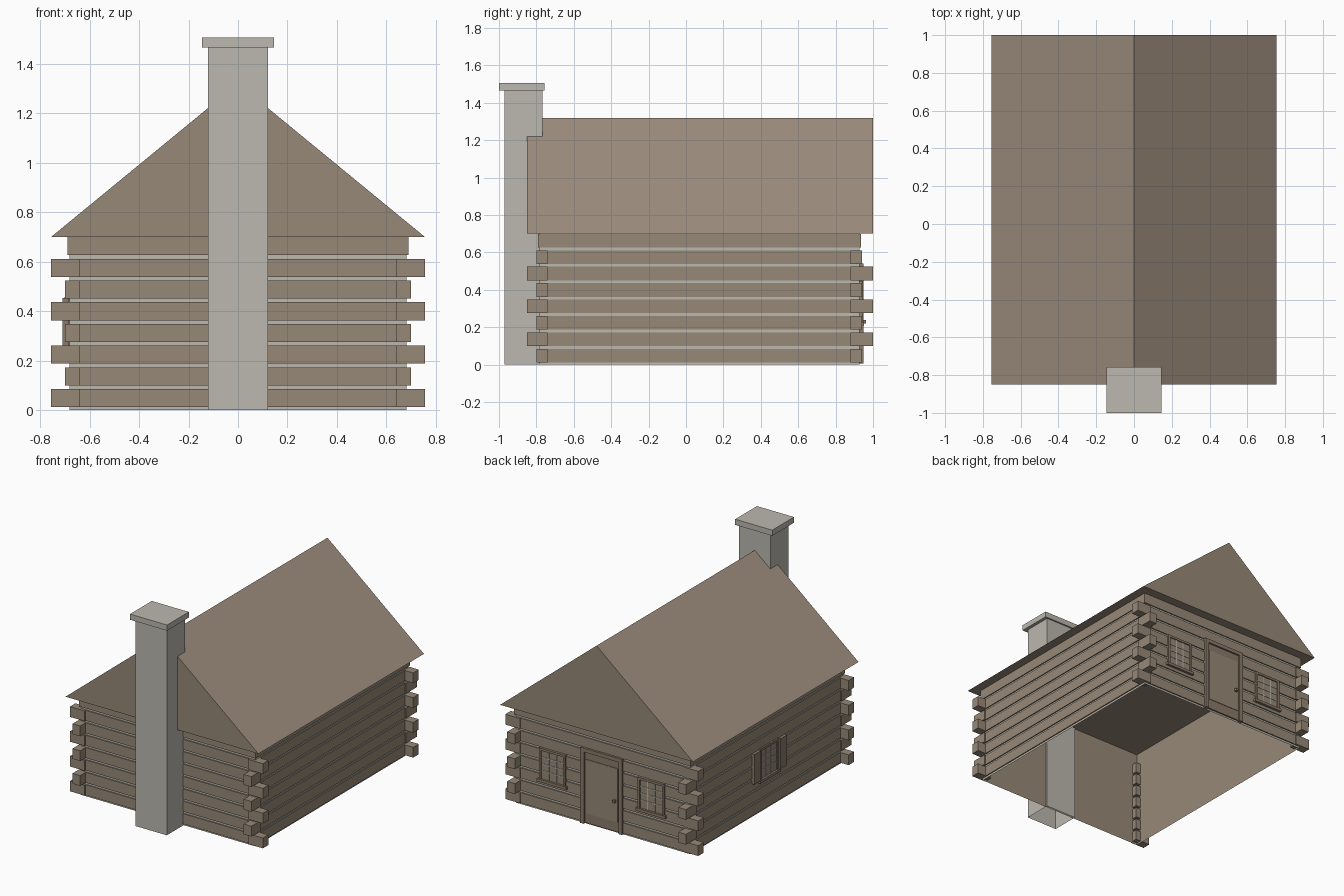
import bpy, bmesh

cube = bpy.data.objects.get("Cube")
if cube:
    bpy.data.objects.remove(cube, do_unlink=True)


def material(name, rgb):
    m = bpy.data.materials.new(name)
    m.use_nodes = True
    m.diffuse_color = (*rgb, 1)
    m.node_tree.nodes["Principled BSDF"].inputs["Base Color"].default_value = (*rgb, 1)
    return m


LOG = material("log brown", (0.31, 0.25, 0.185))
ROOF = material("roof brown", (0.35, 0.275, 0.215))
STONE = material("stone grey", (0.50, 0.48, 0.43))
TRIM = material("trim brown", (0.26, 0.195, 0.145))


def add_object(name, bm, *mats):
    me = bpy.data.meshes.new(name)
    bm.to_mesh(me)
    bm.free()
    for m in mats:
        me.materials.append(m)
    ob = bpy.data.objects.new(name, me)
    bpy.context.collection.objects.link(ob)
    return ob


def add_box(bm, x, y, z, skip=()):
    """Box between (low, high) pairs; skip lists z directions left open."""
    verts = bmesh.ops.create_cube(bm, size=1)["verts"]
    faces = {f for v in verts for f in v.link_faces}
    bm.normal_update()
    drop = [f for f in faces if round(f.normal.z) in skip]
    for v in verts:
        v.co = [(lo + hi) / 2 + c * (hi - lo) for c, (lo, hi) in zip(v.co, (x, y, z))]
    if drop:
        bmesh.ops.delete(bm, geom=drop, context="FACES")


def box(name, mat, x, y, z, skip=()):
    bm = bmesh.new()
    add_box(bm, x, y, z, skip)
    return add_object(name, bm, mat)


W, FRONT, BACK, EAVES = 0.69, -0.79, 0.935, 0.70
PITCH, LOG_H, BASE = 0.0877, 0.073, 0.012

# Chinking shell, with a brown inner lining
r = 0.008
box("chinking", STONE, (-W + r, W - r), (FRONT + r, BACK - r), (0, EAVES), (-1, 1))
r = 0.012
lining = box("inner_wall", LOG, (-W + r, W - r), (FRONT + r, BACK - r), (0, EAVES), (-1, 1))
lining.data.flip_normals()

# Log courses and the notched log ends at the corners
logs, ends = bmesh.new(), bmesh.new()
for i in range(8):
    z = (BASE + i * PITCH, min(BASE + i * PITCH + LOG_H, EAVES))
    t = 0.01
    for x in ((-W, -W + t), (W - t, W)):
        add_box(logs, x, (FRONT, BACK), z)
    for y in ((FRONT, FRONT + t), (BACK - t, BACK)):
        add_box(logs, (-W, W), y, z)
    if i == 7:
        continue
    for s in (-1, 1):
        x = sorted((s * 0.64, s * (0.70 if i % 2 else 0.755)))
        add_box(ends, x, (-0.85 if i % 2 else -0.80, -0.74), z)
        add_box(ends, x, (0.88, 1.0 if i % 2 else 0.942), z)
add_object("log_walls", logs, LOG)
add_object("log_ends", ends, LOG)

# Roof prism: sloping faces in the roof colour, gables and soffit in log colour
bm = bmesh.new()
gable = bm.faces.new([bm.verts.new(p) for p in
                      ((-0.755, -0.85, EAVES), (0.755, -0.85, EAVES), (0, -0.85, 1.32))])
ext = bmesh.ops.extrude_face_region(bm, geom=[gable], use_keep_orig=True)["geom"]
bmesh.ops.translate(bm, vec=(0, 1.85, 0), verts=[g for g in ext if isinstance(g, bmesh.types.BMVert)])
bmesh.ops.recalc_face_normals(bm, faces=bm.faces)
bm.normal_update()
for f in bm.faces:
    f.material_index = int(f.normal.z > 0.1)
add_object("roof", bm, LOG, ROOF)

# Chimney
box("chimney_shaft", STONE, (-0.122, 0.122), (-0.97, -0.768), (0, 1.47), (-1,))
box("chimney_cap", STONE, (-0.145, 0.145), (-1.0, -0.757), (1.465, 1.505))


# Door with frame, raised middle panel and knob
box("door", TRIM, (-0.135, 0.135), (0.925, 0.938), (0.01, 0.515))
box("door_panel", LOG, (-0.125, 0.125), (0.93, 0.942), (0.08, 0.46))
frame = bmesh.new()
for s in (-1, 1):
    add_box(frame, sorted((s * 0.135, s * 0.163)), (0.92, 0.95), (0.005, 0.54))
add_box(frame, (-0.135, 0.135), (0.92, 0.95), (0.513, 0.54))
add_object("door_frame", frame, TRIM)
box("door_knob", TRIM, (-0.113, -0.095), (0.935, 0.963), (0.22, 0.238))


def window(name, place):
    """Window facing +y around its own centre, moved into place afterwards."""
    w, h, b = 0.103, 0.112, 0.016
    pane = box(name + "_pane", LOG, (-w, w), (-0.01, 0.003), (-h, h))
    bars, trim = bmesh.new(), bmesh.new()
    for k in (-1, 1):
        add_box(bars, (k * 0.029 - 0.003, k * 0.029 + 0.003), (0, 0.006), (-h, h))
        add_box(trim, sorted((k * (w - b), k * w)), (-0.01, 0.011), (-h, h))
    for k in (-1, 0, 1):
        add_box(bars, (-w, w), (0, 0.006), (k * 0.048 - 0.003, k * 0.048 + 0.003))
    add_box(trim, (-w + b, w - b), (-0.01, 0.011), (h - b, h))
    add_box(trim, (-w - 0.012, w + 0.012), (-0.01, 0.018), (-h - 0.014, -h + 0.006))
    parts = [pane, add_object(name + "_bars", bars, STONE), add_object(name + "_frame", trim, TRIM)]
    for ob in parts:
        ob.location, ob.rotation_euler.z = place


window("back_left_window", ((0.386, BACK, 0.335), 0))
window("back_right_window", ((-0.386, BACK, 0.335), 0))
window("side_window", ((-W, 0.065, 0.345), 1.5708))

# Shutters beside the side window
for name, y in (("back_shutter", 0.212), ("front_shutter", -0.082)):
    box(name, TRIM, (-0.709, -0.685), (y - 0.037, y + 0.037), (0.24, 0.452))
